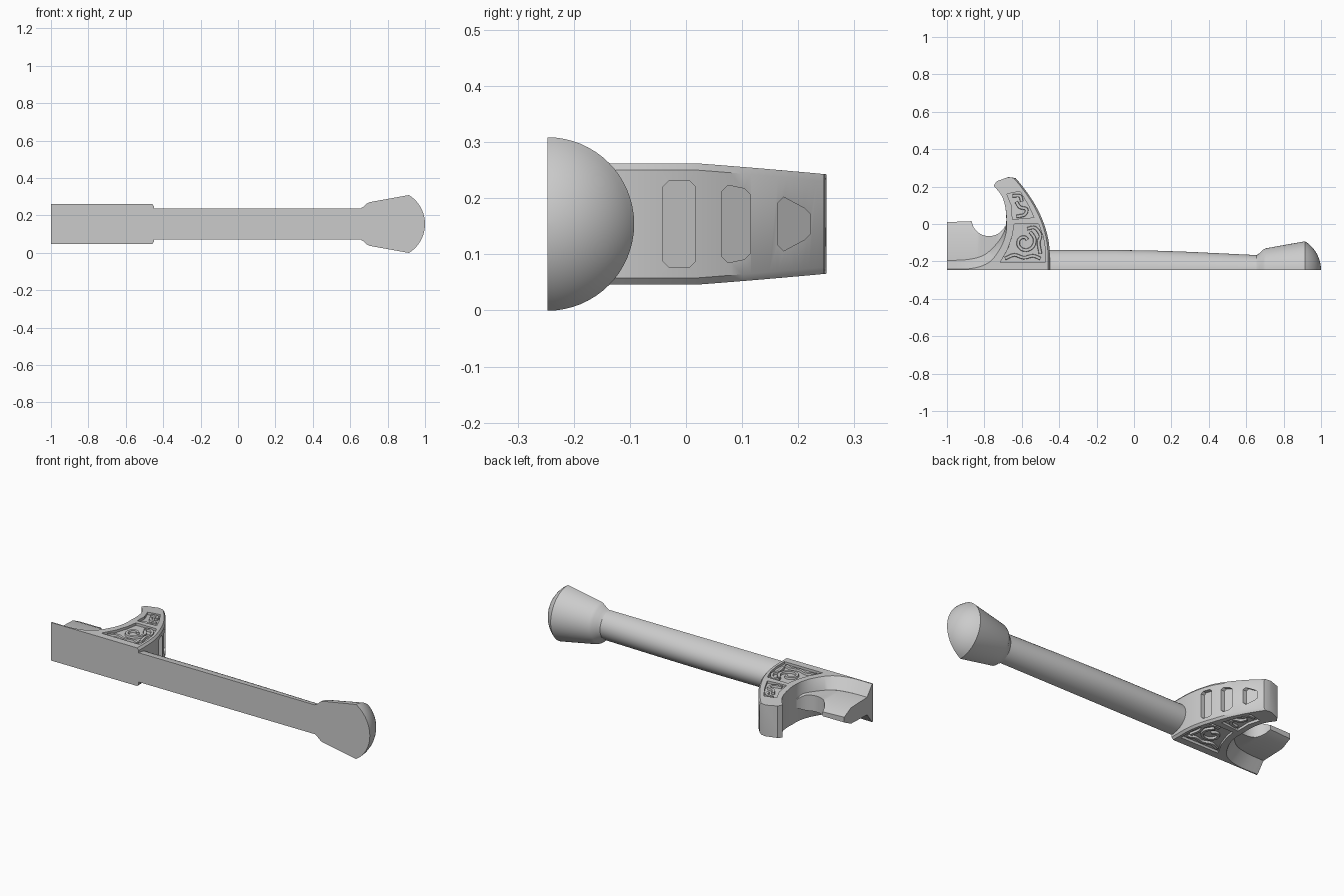
import bpy, bmesh, math
from mathutils import Vector

cube = bpy.data.objects.get("Cube")
if cube:
    bpy.data.objects.remove(cube, do_unlink=True)

MID = 0.154      # height of the mirror plane between top and bottom
CUT = -0.247     # flat face along the middle of the hilt

metal = bpy.data.materials.new("plain grey")
metal.use_nodes = True
metal.diffuse_color = (0.6, 0.6, 0.6, 1)
metal.node_tree.nodes["Principled BSDF"].inputs["Base Color"].default_value = (0.6, 0.6, 0.6, 1)


def loft(bm, loops):
    """Skin closed loops of equal length and cap both ends."""
    rings = [[bm.verts.new((x, y, z + MID)) for x, y, z in loop] for loop in loops]
    n = len(rings[0])
    for a, b in zip(rings, rings[1:]):
        for i in range(n):
            j = (i + 1) % n
            bm.faces.new((a[i], a[j], b[j], b[i]))
    bm.faces.new(rings[0][::-1])
    bm.faces.new(rings[-1])


def finish(name, bm, angle=35):
    bmesh.ops.recalc_face_normals(bm, faces=bm.faces)
    mesh = bpy.data.meshes.new(name)
    bm.to_mesh(mesh)
    bm.free()
    mesh.materials.append(metal)
    ob = bpy.data.objects.new(name, mesh)
    bpy.context.collection.objects.link(ob)
    shade(ob, angle)
    return ob


def shade(ob, angle=35):
    bpy.ops.object.select_all(action='DESELECT')
    ob.select_set(True)
    bpy.context.view_layer.objects.active = ob
    bpy.ops.object.shade_smooth_by_angle(angle=math.radians(angle))


def spline(pts, steps=5):
    """Catmull-Rom samples through 2D points."""
    p = [Vector(q) for q in pts]
    p = [2 * p[0] - p[1]] + p + [2 * p[-1] - p[-2]]
    out = []
    for a, b, c, d in zip(p, p[1:], p[2:], p[3:]):
        for s in range(steps):
            t = s / steps
            out.append(0.5 * (2 * b + (c - a) * t + (2 * a - 5 * b + 4 * c - d) * t * t
                              + (3 * b - a - 3 * c + d) * t ** 3))
    return out + [p[-2]]


def half_round(name, profile, segs=32):
    """Half of a turned form along x, flat on the cut face."""
    bm = bmesh.new()
    loops = []
    for x, depth, half in profile:
        angles = [math.pi * i / segs for i in range(segs + 1)]
        loops.append([(x, CUT + depth * math.sin(a), half * math.cos(a)) for a in angles])
    loft(bm, loops)
    return finish(name, bm)


# Grip and pommel
half_round("grip", [(-0.47, 0.108, 0.083), (-0.1, 0.108, 0.083), (0.1, 0.105, 0.083),
                    (0.3, 0.098, 0.083), (0.67, 0.08, 0.083)])
R = 0.182
dome = []
for i in range(13):
    a = 1.005 * (1 - i / 12) + 0.01
    dome.append((1 - R + R * math.cos(a), R * math.sin(a), R * math.sin(a)))
half_round("pommel", [(0.655, 0.08, 0.083), (0.67, 0.09, 0.092), (0.69, 0.11, 0.11),
                      (0.705, 0.117, 0.117)] + dome)


# Guard with a swept wing
def arc(y):
    return -0.45 - 1.06 * max(0, y + 0.17) ** 2


def thick(y):
    t = max(0, y - 0.02)
    return 0.108 - 0.075 * t - 0.04 * t * t


wing = [(-0.69, 0.1), (-0.71, 0.155), (-0.75, 0.205)]
rim = spline([(-1, -0.24), (-0.87, -0.238), (-0.775, -0.205), (-0.715, -0.13),
              (-0.685, -0.05), (-0.682, 0.03)] + wing)
foot = spline([(-1, -0.195), (-0.89, -0.19), (-0.8, -0.165), (-0.73, -0.1),
               (-0.69, -0.03), (-0.683, 0.03)] + wing)
keys = [(-1, CUT), (-0.85, CUT), (-0.65, CUT), (-0.45, CUT), (-0.45, -0.14),
        (0, 0), (0, 0.1), (0, 0.18), (0, 0.246)]
outer = []
for i in range(len(rim)):
    k = min(i // 5, len(keys) - 2)
    q = Vector(keys[k]).lerp(Vector(keys[k + 1]), i / 5 - k)
    outer.append(Vector((arc(q.y), q.y)) if k >= 3 else q)
rim.append(Vector((-0.735, 0.228)))
foot.append(Vector((-0.735, 0.228)))
outer.append(Vector((-0.665, 0.25)))

bm = bmesh.new()
loops = []
for i, (f, r, o) in enumerate(zip(foot, rim, outer)):
    edge = 0.01 if i >= 15 else 0
    up = [(f.x, f.y, 0.05), (r.x, r.y, thick(r.y)), (o.x - edge, o.y, thick(o.y)),
          (o.x, o.y, thick(o.y) - 0.012)]
    loops.append(up + [(x, y, -z) for x, y, z in reversed(up)])
loft(bm, loops)
guard = finish("guard", bm)

# Sunken panels on both broad sides and windows on the outer edge
lower = [(-0.715, -0.205), (-0.475, -0.205), (-0.475, -0.13), (-0.485, -0.07), (-0.51, 0),
         (-0.64, 0), (-0.65, -0.06), (-0.675, -0.135)]
upper = [(-0.65, 0.025), (-0.535, 0.035), (-0.565, 0.1), (-0.61, 0.175), (-0.68, 0.16),
         (-0.655, 0.1)]
bm = bmesh.new()
for side in (1, -1):
    for panel in (lower, upper):
        loft(bm, [[(x, y, side * (thick(y) - 0.014)) for x, y in panel],
                  [(x, y, side * 0.2) for x, y in panel]])
for y0, y1, h0, h1 in ((-0.041, 0.017, 0.077, 0.077), (0.064, 0.115, 0.069, 0.063),
                       (0.163, 0.222, 0.048, 0.028)):
    c = 0.011
    half = [(y0, h0 - c), (y0 + c, h0), (y1 - c, h1), (y1, h1 - c)]
    shape = half + [(y, -z) for y, z in reversed(half)]
    loft(bm, [[(arc(y) + d, y, z) for y, z in shape] for d in (-0.022, 0.05)])
cutter = finish("panel_cutter", bm)
cutter.hide_render = True
mod = guard.modifiers.new("panels", 'BOOLEAN')
mod.operation = 'DIFFERENCE'
mod.solver = 'EXACT'
mod.object = cutter
bpy.context.view_layer.objects.active = guard
bpy.ops.object.modifier_apply(modifier=mod.name)
bpy.data.objects.remove(cutter, do_unlink=True)
shade(guard)


# Raised scrollwork inside the panels
def ribbon(bm, pts, width, side):
    path = spline(pts, 4)
    loops = []
    for i, p in enumerate(path):
        t = path[min(i + 1, len(path) - 1)] - path[max(i - 1, 0)]
        n = Vector((-t.y, t.x)).normalized() * width
        top, low = thick(p.y) - 0.003, thick(p.y) - 0.02
        ends = ((n, low), (n * 0.7, top), (n * -0.7, top), (-n, low))
        loops.append([(p.x + m.x, p.y + m.y, side * z) for m, z in ends])
    loft(bm, loops)


coil = []
for i in range(10):
    a, r = 0.6 + i * 0.75, 0.018 + 0.0048 * i
    coil.append((-0.585 + r * math.cos(a), -0.095 + r * math.sin(a)))
scrolls = [coil,
           [(-0.69, -0.185), (-0.64, -0.165), (-0.59, -0.18), (-0.54, -0.17), (-0.5, -0.185)],
           [(-0.5, -0.16), (-0.51, -0.1), (-0.5, -0.06), (-0.53, -0.02), (-0.57, -0.025)],
           [(-0.63, 0.04), (-0.585, 0.05), (-0.575, 0.08), (-0.61, 0.09), (-0.63, 0.12)],
           [(-0.6, 0.12), (-0.61, 0.15), (-0.65, 0.15)]]
bm = bmesh.new()
for side in (1, -1):
    for pts in scrolls:
        ribbon(bm, pts, 0.01, side)
finish("scrollwork", bm)

# Blade root with a bevelled edge and a round notch beside the guard
bm = bmesh.new()
loops = []
stations = [(-1, 0.01), (-0.868, 0.015)]
for i in range(17):
    a = math.radians(205 + i * 8.2)
    stations.append((-0.775 + 0.095 * math.cos(a), 0.03 + 0.095 * math.sin(a)))
for x, top in stations:
    ridge = min(-0.05, top - 0.003)
    tip = 0.045 - 0.5 * max(0, top + 0.05)
    up = [(x, -0.2, 0.05), (x, ridge, 0.045), (x, top, tip)]
    loops.append(up + [(x, y, -z) for x, y, z in reversed(up)])
loft(bm, loops)
finish("blade_root", bm, 25)
